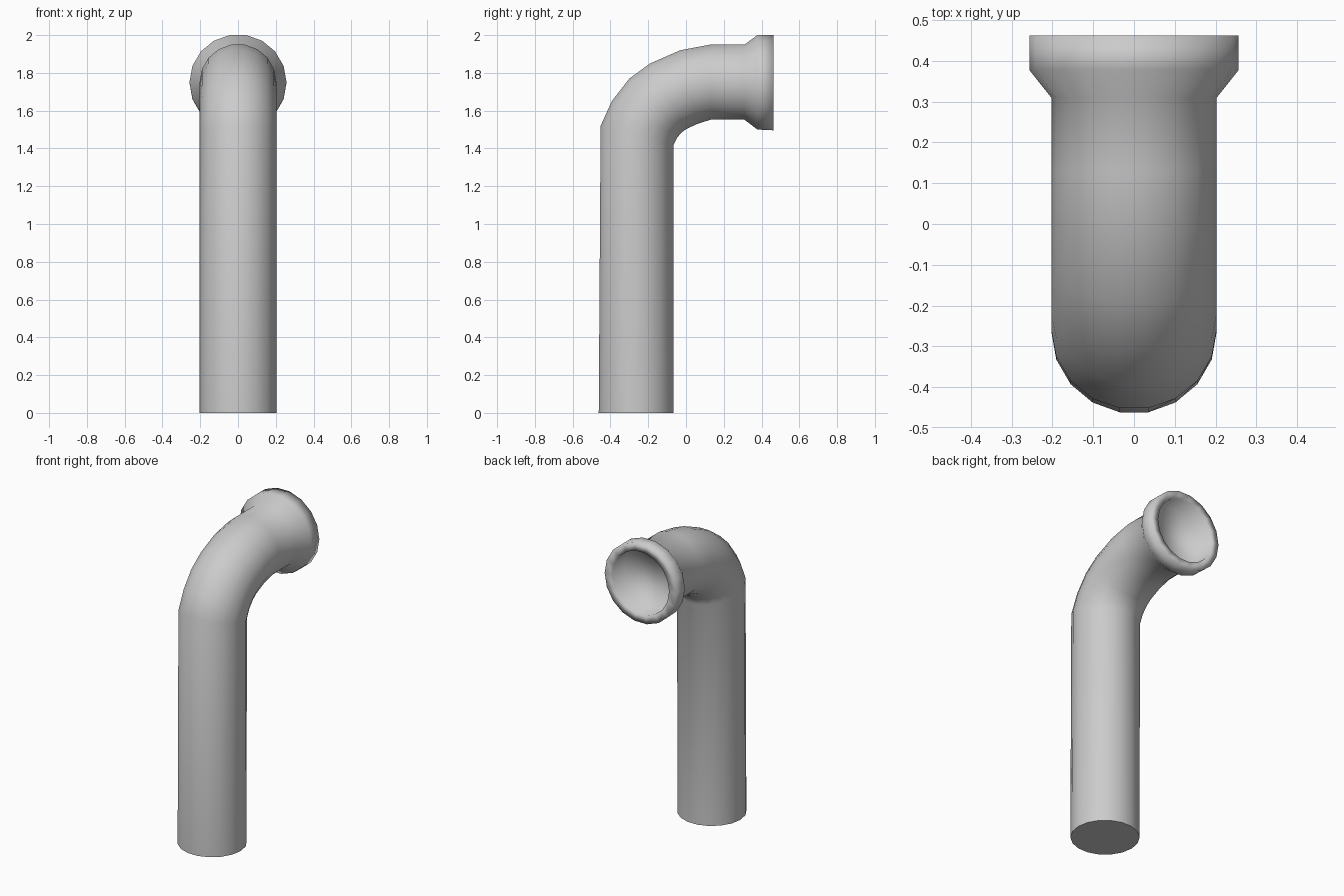
import bpy, bmesh, math
from mathutils import Vector

if "Cube" in bpy.data.objects:
    bpy.data.objects.remove(bpy.data.objects["Cube"])

SIDES = 18
R = 0.203
FL = 0.257
C10 = math.cos(math.pi / SIDES)

mat = bpy.data.materials.new("grey metal")
mat.diffuse_color = (0.6, 0.6, 0.6, 1)
mat.use_nodes = True
mat.node_tree.nodes["Principled BSDF"].inputs["Base Color"].default_value = mat.diffuse_color

# Cross-sections: outer (y, z), inner (y, z), half width in x
rings = [
    ((-0.462, 0.00), (-0.065, 0.00), R),      # foot
    ((-0.452, 1.52), (-0.065, 1.42), R),      # bend
    ((-0.393, 1.65), (-0.045, 1.46), R),
    ((-0.300, 1.77), (-0.022, 1.485), R),
    ((-0.190, 1.85), (0.000, 1.502), R),
    ((-0.030, 1.92), (0.060, 1.53), R),
    ((0.130, 1.95), (0.130, 1.552), R),       # straight outlet
    ((0.310, 1.95), (0.310, 1.552), R),
    ((0.378, 2.00), (0.378, 1.50), FL),       # flared rim
    ((0.462, 2.00), (0.462, 1.496), FL),
    ((0.462, 1.95), (0.462, 1.55), R),        # mouth
    ((0.340, 1.95), (0.340, 1.55), R),
]

bm = bmesh.new()
loops = []
for (oy, oz), (iy, iz), w in rings:
    o, i = Vector((0, oy, oz)), Vector((0, iy, iz))
    c, h = (o + i) / 2, (o - i) / 2 / C10
    loop = []
    for k in range(SIDES):
        a = math.radians(10 + 20 * k)
        loop.append(bm.verts.new(c + h * math.cos(a) + Vector((w * math.sin(a), 0, 0))))
    loops.append(loop)

# Skin the tube
for a, b in zip(loops, loops[1:]):
    for k in range(SIDES):
        n = (k + 1) % SIDES
        bm.faces.new((a[k], a[n], b[n], b[k])).smooth = True

# Closed back of the mouth and flat foot
bm.faces.new(loops[-1]).smooth = True
foot = bm.faces.new(loops[0])
bmesh.ops.recalc_face_normals(bm, faces=bm.faces)
foot.smooth = False

mesh = bpy.data.meshes.new("bent_pipe")
bm.to_mesh(mesh)
bm.free()
mesh.materials.append(mat)
bpy.context.collection.objects.link(bpy.data.objects.new("bent_pipe", mesh))
